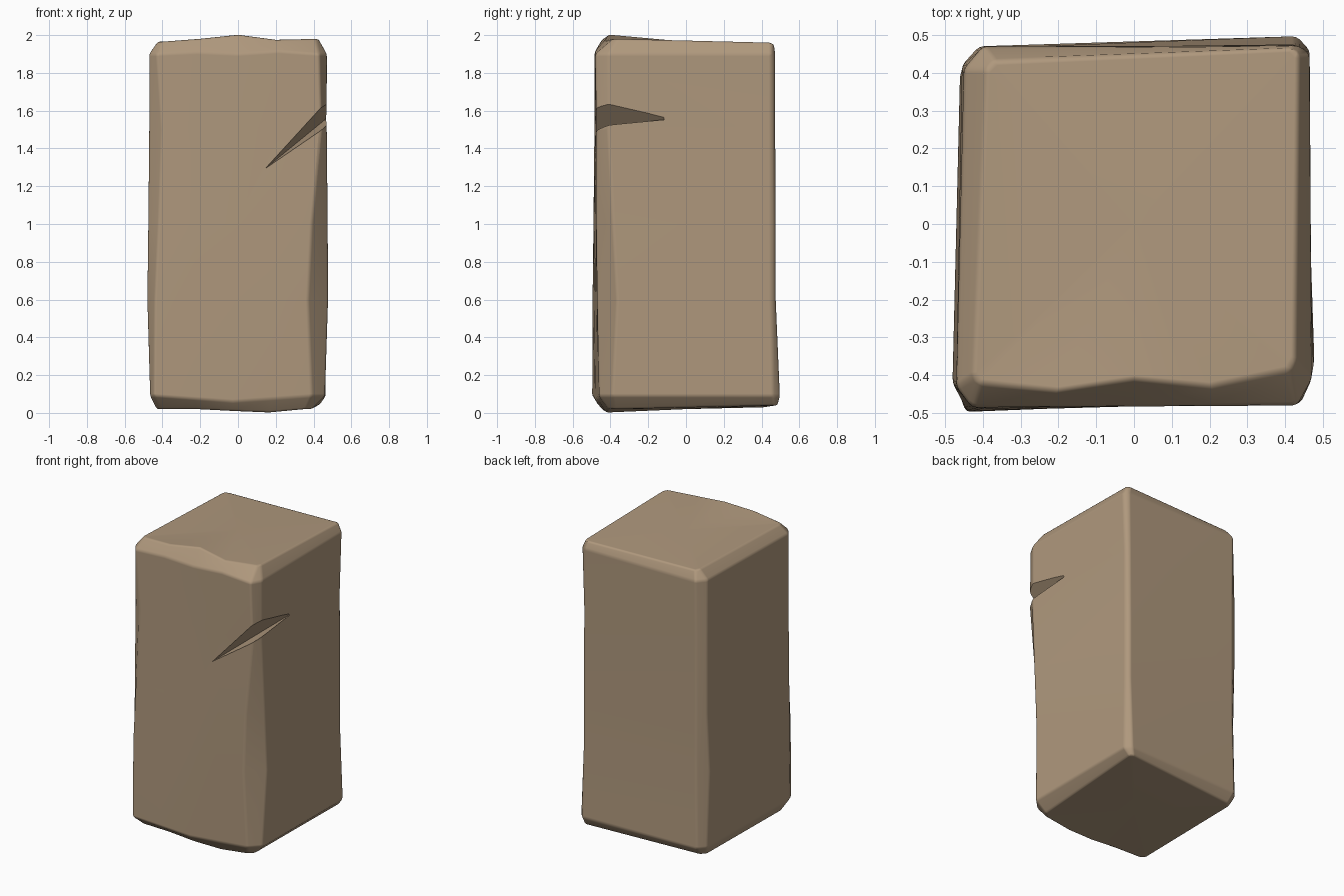
import bpy, bmesh
from mathutils import Vector

if "Cube" in bpy.data.objects:
    bpy.data.objects.remove(bpy.data.objects["Cube"])

stone = bpy.data.materials.new("tan stone")
stone.diffuse_color = (0.43, 0.315, 0.205, 1)
stone.use_nodes = True
stone.node_tree.nodes["Principled BSDF"].inputs["Base Color"].default_value = stone.diffuse_color

# Cross-sections: eight chamfer points, counter-clockwise from the front-left corner
low_cap = [(-.43, -.40), (-.41, -.42), (.36, -.41), (.39, -.38),
           (.43, .47), (.41, .485), (-.40, .42), (-.43, .39)]
low_z = [.02, .02, .02, .02, .04, .04, .03, .03]
sections = {
    0.09: [(-.465, -.44), (-.445, -.497), (.39, -.46), (.46, -.39),
           (.465, .46), (.43, .497), (-.41, .47), (-.455, .42)],
    0.60: [(-.48, -.42), (-.44, -.495), (.37, -.47), (.477, -.365),
           (.45, .45), (.43, .475), (-.40, .465), (-.46, .40)],
    1.00: [(-.475, -.43), (-.42, -.49), (.39, -.475), (.475, -.385),
           (.45, .45), (.43, .475), (-.40, .465), (-.455, .42)],
    1.50: [(-.47, -.43), (-.40, -.485), (.44, -.475), (.47, -.41),
           (.45, .45), (.43, .472), (-.40, .465), (-.455, .42)],
    1.90: [(-.47, -.43), (-.43, -.485), (.43, -.48), (.47, -.41),
           (.465, .45), (.435, .472), (-.40, .47), (-.45, .41)],
}
top_cap = [(-.425, -.40), (-.41, -.42), (.41, -.385), (.425, -.36),
           (.435, .45), (.42, .465), (-.37, .43), (-.39, .41)]
top_z = [1.965, 1.965, 1.98, 1.98, 1.96, 1.955, 1.955, 1.96]


def ring(points, heights, wave=((0, 0), (0, 0), (0, 0))):
    """Ring of points with three extra worn points (y, z offsets) along the front."""
    pts = [Vector((x, y, z)) for (x, y), z in zip(points, heights)]
    mids = [pts[1].lerp(pts[2], (i + 1) / 4) + Vector((0, dy, dz))
            for i, (dy, dz) in enumerate(wave)]
    return pts[:2] + mids + pts[2:]


waves = {0.09: ((0, -.015), (0, -.03), (0, -.015)),
         1.90: ((0, .01), (0, 0), (0, .015))}
flat = ((0, 0),) * 3
rings = [ring(low_cap, low_z, ((-.01, 0), (-.02, -.01), (-.01, -.018)))]
rings += [ring(p, [z] * 8, waves.get(z, flat)) for z, p in sections.items()]
rings.append(ring(top_cap, top_z, ((-.03, .012), (-.008, .03), (-.035, -.001))))

# Worn block body
bm = bmesh.new()
loops = [[bm.verts.new(p) for p in r] for r in rings]
n = len(loops[0])
for a, b in zip(loops, loops[1:]):
    for i in range(n):
        j = (i + 1) % n
        bm.faces.new((a[i], a[j], b[j], b[i]))
for loop, centre in ((loops[0][::-1], (0, 0, .02)), (loops[-1], (0, 0, 1.965))):
    c = bm.verts.new(centre)
    for i in range(n):
        bm.faces.new((loop[i], loop[(i + 1) % n], c))
bmesh.ops.recalc_face_normals(bm, faces=bm.faces)
mesh = bpy.data.meshes.new("stone_block")
bm.to_mesh(mesh)
bm.free()
block = bpy.data.objects.new("stone_block", mesh)
bpy.context.collection.objects.link(block)
mesh.materials.append(stone)

# Wedge cutter for the chipped notch in the front right edge
tip_front, tip_side = Vector((.14, -.484, 1.29)), Vector((.458, -.09, 1.55))
upper, lower = Vector((.455, -.44, 1.625)), Vector((.455, -.44, 1.51))
mid = (tip_front + tip_side) / 2
bm = bmesh.new()
for p, s in ((tip_front, 1.01), (tip_side, 1.01), (upper, 1.6), (lower, 1.6)):
    bm.verts.new(mid + (p - mid) * s)
bmesh.ops.convex_hull(bm, input=bm.verts)
bmesh.ops.recalc_face_normals(bm, faces=bm.faces)
cut_mesh = bpy.data.meshes.new("notch_cutter")
bm.to_mesh(cut_mesh)
bm.free()
cut_mesh.materials.append(stone)
cutter = bpy.data.objects.new("notch_cutter", cut_mesh)
bpy.context.collection.objects.link(cutter)
cutter.hide_render = True

# Soften the edges, cut the notch, then shade
bpy.context.view_layer.objects.active = block
block.select_set(True)
bev = block.modifiers.new("soft_edges", 'BEVEL')
bev.width, bev.segments, bev.limit_method, bev.angle_limit = .012, 2, 'ANGLE', .4
notch = block.modifiers.new("notch", 'BOOLEAN')
notch.operation, notch.solver, notch.object = 'DIFFERENCE', 'EXACT', cutter
for name in ("soft_edges", "notch"):
    bpy.ops.object.modifier_apply(modifier=name)
bpy.data.objects.remove(cutter)
bpy.ops.object.shade_smooth_by_angle(angle=.6)
block.modifiers.new("even_shading", 'WEIGHTED_NORMAL').keep_sharp = True
